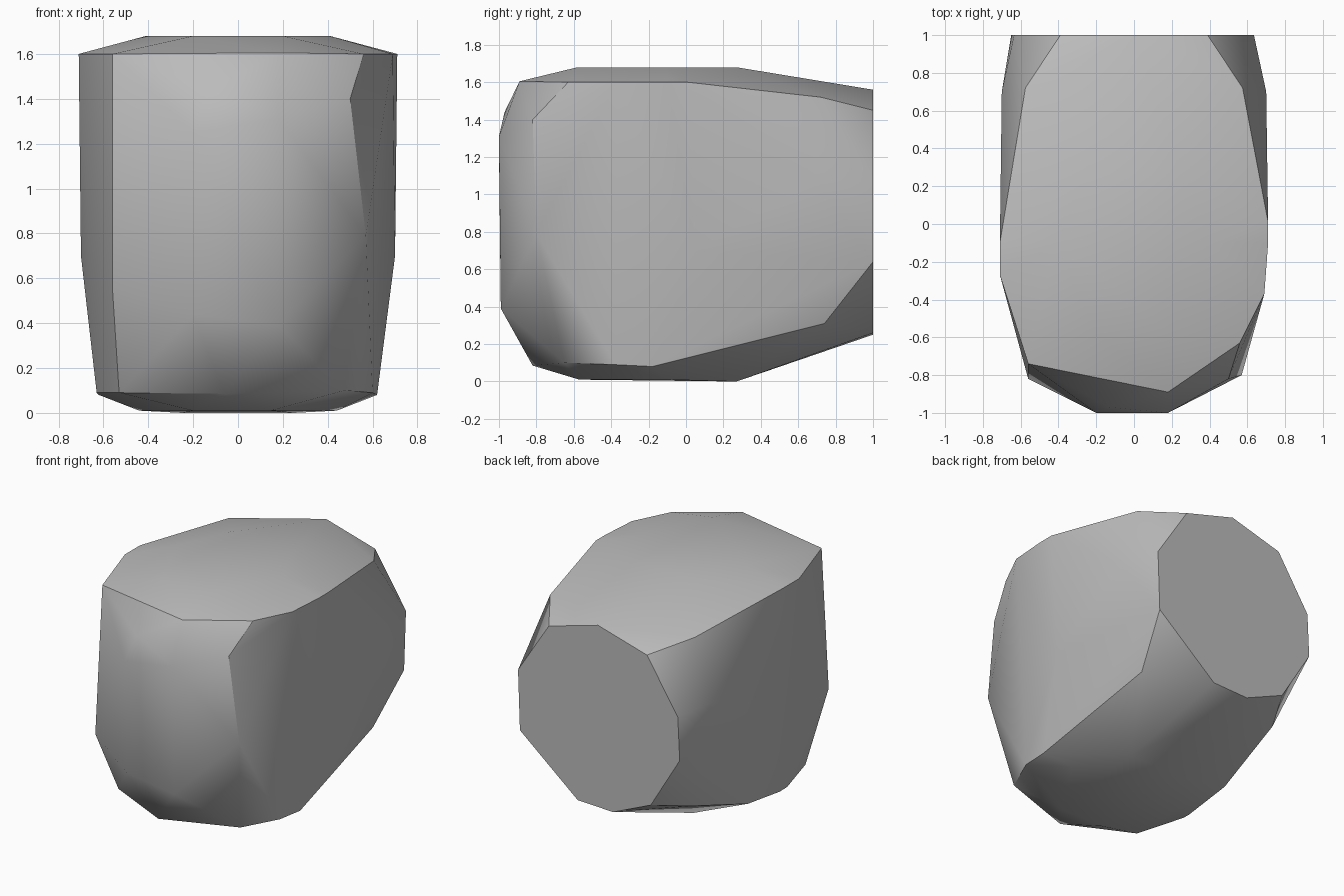
import bpy
import bmesh
import math

# Remove the default cube
default_cube = bpy.data.objects.get("Cube")
if default_cube:
    bpy.data.objects.remove(default_cube, do_unlink=True)


def make_material(name, grey):
    """One flat grey stone colour."""
    material = bpy.data.materials.new(name)
    material.use_nodes = True
    colour = (grey, grey, grey, 1)
    material.diffuse_color = colour
    shader = material.node_tree.nodes["Principled BSDF"]
    shader.inputs["Base Color"].default_value = colour
    shader.inputs["Roughness"].default_value = 0.8
    return material


def mirrored(corners):
    """Corners together with their copies across the middle plane."""
    return corners + [(-x, y, z) for x, y, z in corners]


# Flat octagonal cut at the back
back_cut = mirrored([
    (.39, 1, 1.45), (.635, 1, 1.07),
]) + [
    (0, 1, 1.56), (.62, 1, .64), (.16, 1, .26),
    (-.12, 1, .25), (-.42, 1, .38), (-.65, 1, .76),
]

# Gently domed crown and its rim
crown = mirrored([
    (.41, -.1, 1.68), (.2, -.58, 1.68), (.25, .27, 1.68),
])
crown_rim = mirrored([
    (.575, .72, 1.52), (.71, -.1, 1.6),
]) + [
    (.71, .01, 1.6), (.69, -.37, 1.6), (.56, -.63, 1.6),
    (.18, -.89, 1.605), (-.56, -.74, 1.6), (-.71, -.27, 1.6),
]

# Bulging flanks
flanks = mirrored([(.7, .7, 1.08), (.7, .05, .7)])

# Chipped front face
front_face = [
    (.18, -1, 1.31), (-.13, -.97, 1.44), (-.2, -1, 1.25),
    (.5, -.82, 1.4), (.57, -.8, .79), (-.56, -.82, .56),
    (-.2, -.98, .44), (.18, -.99, .39),
]

# Underside with its rim
underside = mirrored([(.44, -.1, .01), (.25, .27, 0)]) + [
    (.145, -.57, .01), (-.2, -.57, .01),
]
underside_rim = mirrored([(.555, .74, .31), (.62, -.18, .08)]) + [
    (.6, -.38, .09), (.475, -.65, .1), (-.06, -.82, .085),
    (-.53, -.6, .09), (-.63, -.25, .09), (-.62, .18, .13),
]

# Wrap all the corners in one solid stone
bm = bmesh.new()
for part in (back_cut, crown, crown_rim, flanks,
             front_face, underside, underside_rim):
    for corner in part:
        bm.verts.new(corner)
hull = bmesh.ops.convex_hull(bm, input=bm.verts[:])
inner = {item for item in hull["geom_interior"] + hull["geom_unused"]
         if isinstance(item, bmesh.types.BMVert)}
bmesh.ops.delete(bm, geom=list(inner), context="VERTS")
bmesh.ops.dissolve_limit(bm, angle_limit=math.radians(1),
                         verts=bm.verts[:], edges=bm.edges[:])
bmesh.ops.recalc_face_normals(bm, faces=bm.faces[:])

mesh = bpy.data.meshes.new("stone")
bm.to_mesh(mesh)
bm.free()
mesh.materials.append(make_material("stone grey", 0.5))
stone = bpy.data.objects.new("stone", mesh)
bpy.context.collection.objects.link(stone)

# Soft shading with crisp chipped edges
bpy.ops.object.select_all(action="DESELECT")
stone.select_set(True)
bpy.context.view_layer.objects.active = stone
bpy.ops.object.shade_smooth_by_angle(angle=math.radians(30))
